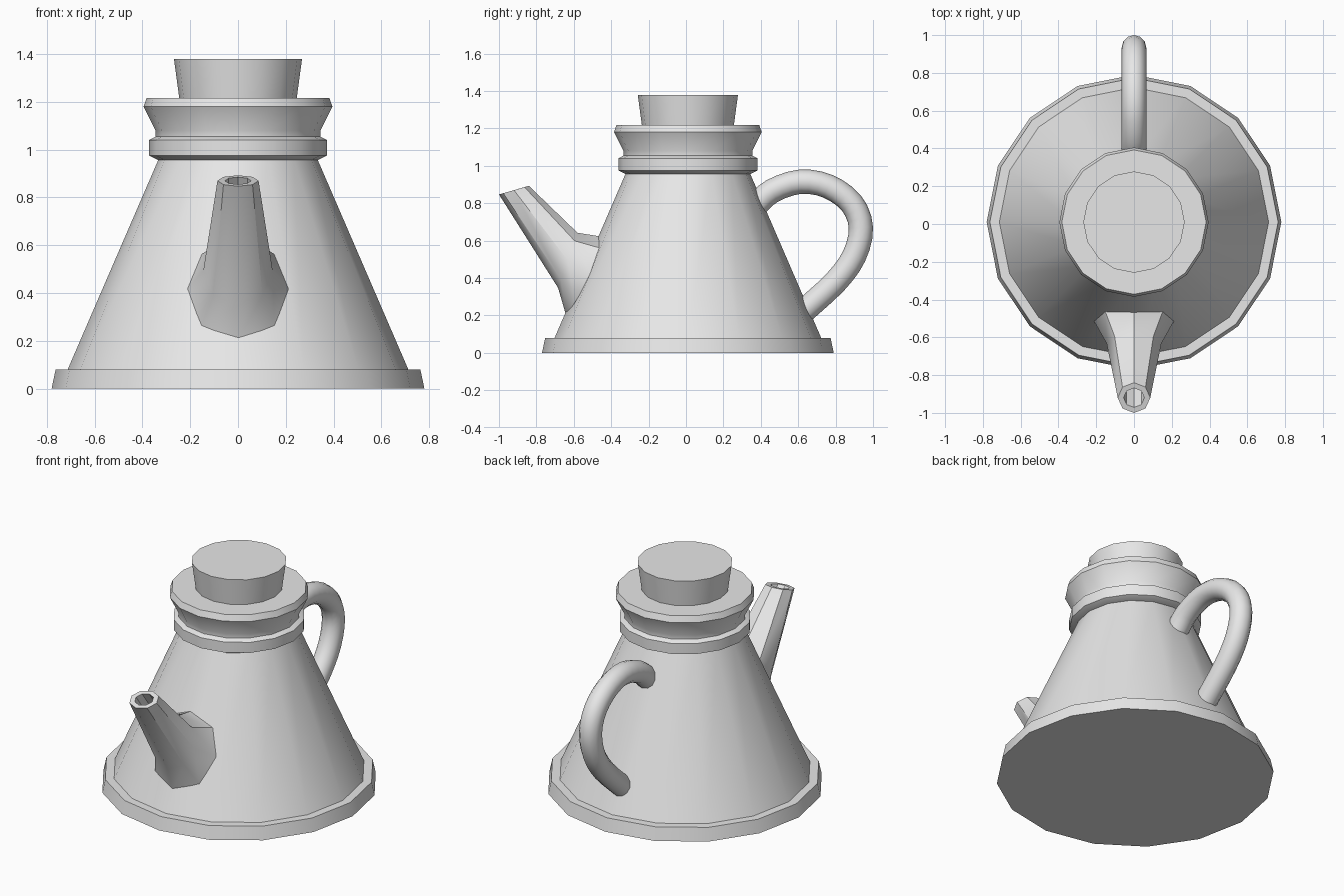
import bpy, bmesh
from math import sin, cos, pi, radians
from mathutils import Vector

cube = bpy.data.objects.get("Cube")
if cube:
    bpy.data.objects.remove(cube)

AXIS_Y = 0.01  # y of the pot's vertical axis

clay = bpy.data.materials.new("pale_grey")
clay.use_nodes = True
GREY = (0.8, 0.8, 0.8, 1)
clay.diffuse_color = GREY
clay.node_tree.nodes["Principled BSDF"].inputs["Base Color"].default_value = GREY


def loft(name, rings, cap_start=True, cap_end=True, angle=30):
    """Skin a list of equal-length closed rings of points."""
    bm = bmesh.new()
    loops = [[bm.verts.new(p) for p in ring] for ring in rings]
    n = len(loops[0])
    for a, b in zip(loops, loops[1:]):
        for i in range(n):
            j = (i + 1) % n
            bm.faces.new((a[i], a[j], b[j], b[i]))
    if cap_start:
        bm.faces.new(loops[0][::-1])
    if cap_end:
        bm.faces.new(loops[-1])
    bmesh.ops.recalc_face_normals(bm, faces=bm.faces)
    mesh = bpy.data.meshes.new(name)
    bm.to_mesh(mesh)
    bm.free()
    mesh.materials.append(clay)
    obj = bpy.data.objects.new(name, mesh)
    bpy.context.collection.objects.link(obj)
    bpy.ops.object.select_all(action='DESELECT')
    obj.select_set(True)
    bpy.context.view_layer.objects.active = obj
    bpy.ops.object.shade_smooth_by_angle(angle=radians(angle))
    return obj


def ellipse(center, u, v, n):
    """Closed ring of n points spanned by the half axes u and v."""
    c, u, v = Vector(center), Vector(u), Vector(v)
    return [c + u * cos(2 * pi * i / n) + v * sin(2 * pi * i / n) for i in range(n)]


def lathe(name, profile):
    return loft(name, [ellipse((0, AXIS_Y, z), (r, 0, 0), (0, r, 0), 16)
                       for r, z in profile])


# Round parts stacked on the vertical axis
lathe("base_plate", [(0.78, 0), (0.763, 0.08), (0.6, 0.08)])
lathe("body", [(0.715, 0.075), (0.328, 0.97)])
lathe("neck_ring", [(0.335, 0.957), (0.372, 0.975), (0.372, 1.04), (0.335, 1.06)])
lathe("neck_rim", [(0.345, 1.05), (0.345, 1.08), (0.395, 1.18), (0.382, 1.217)])
lathe("lid_knob", [(0.245, 1.21), (0.268, 1.38)])


def on_body(p):
    """Push a point along y onto the front of the cone."""
    r = 0.705 - (p.z - 0.08) * 0.432
    return Vector((p.x, AXIS_Y - (r * r - p.x * p.x) ** 0.5, p.z))


# Spout: flared foot on the cone, collar, tip and hollow mouth
foot = [on_body(p) for p in ellipse((0, 0, 0.413), (0.215, 0, 0), (0, 0, 0.21), 8)]
loft("spout", [
    foot,
    ellipse((0, -0.632, 0.495), (0.145, 0, 0), (0, 0.052, 0.147), 8),
    ellipse((0, -0.92, 0.87), (0.086, 0, 0), (0, 0.08, 0.023), 8),
    ellipse((0, -0.92, 0.87), (0.055, 0, 0), (0, 0.051, 0.015), 8),
    ellipse((0, -0.80, 0.71), (0.055, 0, 0), (0, 0.051, 0.015), 8),
], angle=40)

# Handle: round tube swept along a smooth path in the yz plane
path = [Vector((0, y, z)) for y, z in [
    (0.37, 0.785), (0.46, 0.865), (0.61, 0.915), (0.76, 0.89), (0.885, 0.80),
    (0.935, 0.67), (0.90, 0.52), (0.80, 0.38), (0.62, 0.215)]]
ends = [2 * path[0] - path[1]] + path + [2 * path[-1] - path[-2]]
points = []
for a, b, c, d in zip(ends, ends[1:], ends[2:], ends[3:]):
    for t in (0, 1 / 3, 2 / 3):  # Catmull-Rom steps
        points.append(0.5 * (2 * b + (c - a) * t + (2 * a - 5 * b + 4 * c - d) * t ** 2
                             + (3 * b - a - 3 * c + d) * t ** 3))
points.append(path[-1])
tube = []
for i, p in enumerate(points):
    along = (points[min(i + 1, len(points) - 1)] - points[max(i - 1, 0)]).normalized()
    side = Vector((1, 0, 0))
    tube.append(ellipse(p, side * 0.065, along.cross(side) * 0.065, 12))
loft("handle", tube, angle=40)
